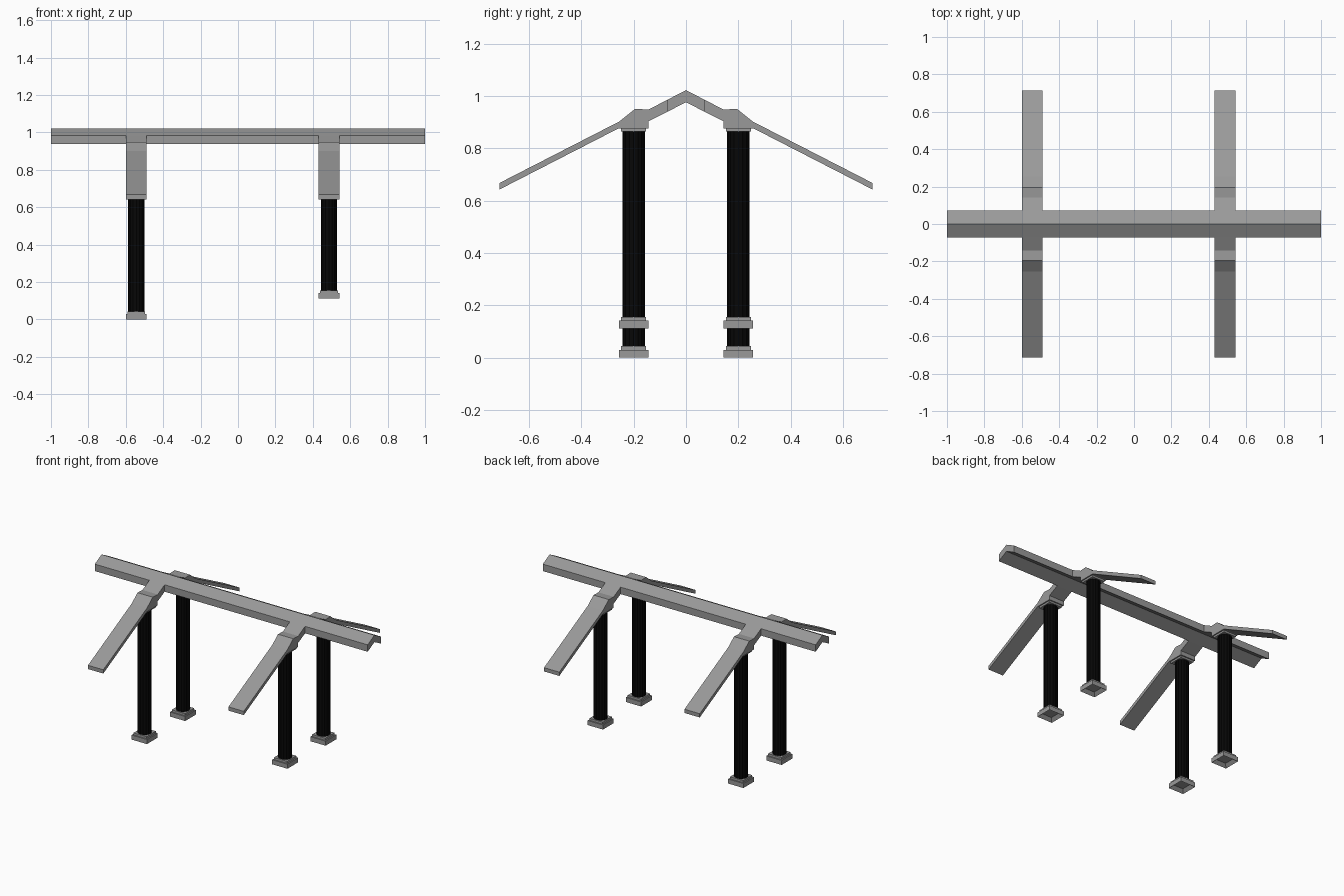
import bpy, bmesh
from math import sin, cos, pi, tau

if "Cube" in bpy.data.objects:
    bpy.data.objects.remove(bpy.data.objects["Cube"])


def colour(name, value):
    mat = bpy.data.materials.new(name)
    mat.diffuse_color = (value, value, value, 1)
    mat.use_nodes = True
    mat.node_tree.nodes["Principled BSDF"].inputs["Base Color"].default_value = mat.diffuse_color
    return mat


black = colour("black", 0.002)
grey = colour("dark_grey", 0.32)


def finish(name, bm, material):
    bmesh.ops.recalc_face_normals(bm, faces=bm.faces)
    me = bpy.data.meshes.new(name)
    bm.to_mesh(me)
    bm.free()
    me.materials.append(material)
    ob = bpy.data.objects.new(name, me)
    bpy.context.collection.objects.link(ob)
    return ob


def extrude(name, points, offset, material=grey):
    """Fill a 3D outline and extrude it along an offset."""
    bm = bmesh.new()
    face = bm.faces.new([bm.verts.new(p) for p in points])
    out = bmesh.ops.extrude_face_region(bm, geom=[face], use_keep_orig=True)
    verts = [v for v in out["geom"] if isinstance(v, bmesh.types.BMVert)]
    bmesh.ops.translate(bm, verts=verts, vec=offset)
    return finish(name, bm, material)


def slab(name, x, y, half, z0, z1, recess=0):
    """Square plate, optionally hollowed in two steps from below."""
    bm = bmesh.new()
    bmesh.ops.create_cube(bm, size=1)
    for v in bm.verts:
        v.co = (x + v.co.x * 2 * half, y + v.co.y * 2 * half,
                z0 + (v.co.z + 0.5) * (z1 - z0))
    if recess:
        bottom = min(bm.faces, key=lambda f: f.calc_center_median().z)
        for _ in range(2):
            bmesh.ops.inset_region(bm, faces=[bottom], thickness=half * 0.25)
            bmesh.ops.translate(bm, verts=bottom.verts, vec=(0, 0, recess))
    return finish(name, bm, grey)


def column(name, x, y, z0, z1, r=0.043, flutes=16, depth=0.002):
    """Shaft with shallow flutes."""
    n = flutes * 4
    pts = []
    for i in range(n):
        a = tau * i / n
        rad = r - depth * abs(sin(pi * i / 4))
        pts.append((x + rad * cos(a), y + rad * sin(a), z0))
    return extrude(name, pts, (0, 0, z1 - z0), black)


# ridge beam: angled section running the full length
ridge = [(-0.071, 0.939), (-0.071, 0.985), (0, 1.022),
         (0.071, 0.985), (0.071, 0.939), (0, 0.976)]
extrude("ridge_beam", [(-1, y, z) for y, z in ridge], (2, 0, 0))

# rafter side profile with the block over the column
rafter = [(0.071, 0.985), (0.143, 0.948), (0.195, 0.95), (0.255, 0.902),
          (0.713, 0.667), (0.713, 0.642), (0.257, 0.876),
          (0.144, 0.876), (0.144, 0.903), (0.071, 0.939)]

# two frames; the right one stands on higher ground
for frame, cx, z in (("left", -0.544, 0.0), ("right", 0.4855, 0.112)):
    for side, s in (("front", -1), ("back", 1)):
        tag = f"{frame}_{side}"
        y = s * 0.2
        extrude(f"{tag}_rafter", [(cx - 0.056, s * py, pz) for py, pz in rafter],
                (0.112, 0, 0))
        slab(f"{tag}_cap", cx, y, 0.048, 0.864, 0.876)
        column(f"{tag}_column", cx, y, z + 0.043, 0.866)
        slab(f"{tag}_base_step", cx, y, 0.048, z + 0.03, z + 0.044)
        slab(f"{tag}_base", cx, y, 0.056, z, z + 0.03, 0.01)
